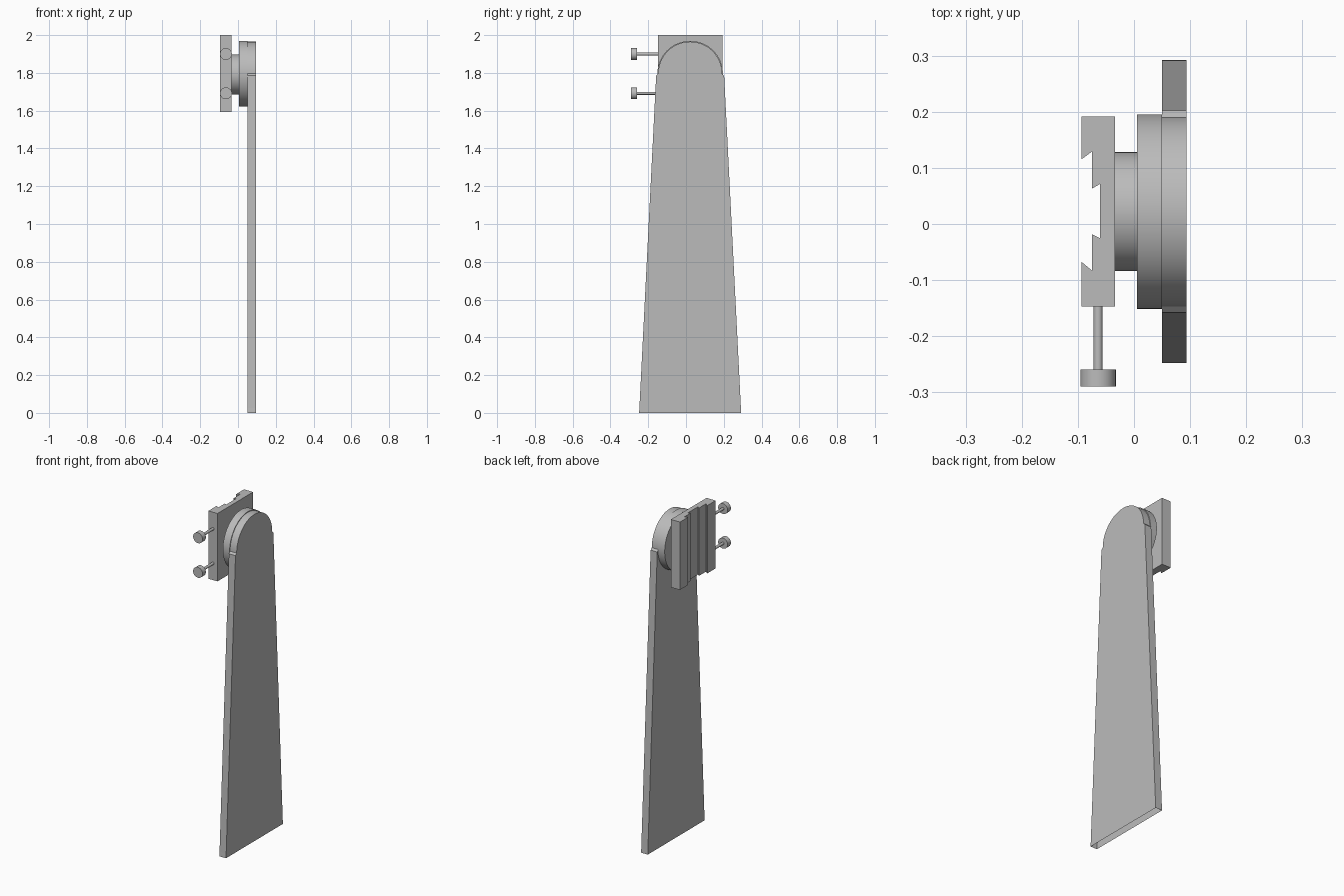
import bpy, bmesh, math
from mathutils import Matrix, Vector

cube = bpy.data.objects.get("Cube")
if cube:
    bpy.data.objects.remove(cube, do_unlink=True)

grey = bpy.data.materials.new("plain_grey")
grey.use_nodes = True
COLOUR = (0.5, 0.5, 0.5, 1)
grey.diffuse_color = COLOUR
grey.node_tree.nodes["Principled BSDF"].inputs["Base Color"].default_value = COLOUR

CY, CZ = 0.022, 1.796   # pivot axis


def finish(name, bm):
    bmesh.ops.recalc_face_normals(bm, faces=bm.faces)
    mesh = bpy.data.meshes.new(name)
    bm.to_mesh(mesh)
    bm.free()
    mesh.materials.append(grey)
    obj = bpy.data.objects.new(name, mesh)
    bpy.context.collection.objects.link(obj)
    bpy.ops.object.select_all(action='DESELECT')
    obj.select_set(True)
    bpy.context.view_layer.objects.active = obj
    bpy.ops.object.shade_smooth_by_angle(angle=math.radians(30))
    return obj


def prism(name, points, depth):
    """Extrude a closed outline of 3D points along a vector."""
    bm = bmesh.new()
    face = bm.faces.new([bm.verts.new(p) for p in points])
    new = bmesh.ops.extrude_face_region(bm, geom=[face], use_keep_orig=True)
    verts = [g for g in new["geom"] if isinstance(g, bmesh.types.BMVert)]
    bmesh.ops.translate(bm, verts=verts, vec=depth)
    return finish(name, bm)


def cylinder(name, start, end, radius, sides=48):
    start, end = Vector(start), Vector(end)
    axis = end - start
    turn = axis.to_track_quat('Z', 'Y').to_matrix().to_4x4()
    bm = bmesh.new()
    bmesh.ops.create_cone(bm, cap_ends=True, segments=sides, radius1=radius,
                          radius2=radius, depth=axis.length,
                          matrix=Matrix.Translation((start + end) / 2) @ turn)
    return finish(name, bm)


def arc(radius, z, first, last, steps=40):
    angles = [math.radians(first + (last - first) * i / steps) for i in range(steps + 1)]
    return [(CY + radius * math.cos(a), z + radius * math.sin(a)) for a in angles]


# Tapered arm: rounded top, small shoulders, arched foot
outline = arc(0.27, 0, 180, 0)
outline += [(CY + 0.18, 1.785)] + arc(0.169, CZ, 0, 180) + [(CY - 0.18, 1.785)]
prism("arm", [(0.05, y, z) for y, z in outline], (0.044, 0, 0))

# Pivot disc and hub
cylinder("pivot_disc", (0.005, CY, CZ), (0.05, CY, CZ), 0.1735, 64)
cylinder("pivot_hub", (-0.034, CY, CZ - 0.004), (0.005, CY, CZ - 0.004), 0.106)

# Mounting plate with stepped dovetail slot
slot = [(-0.034, 0.192), (-0.094, 0.192), (-0.094, 0.115), (-0.075, 0.129),
        (-0.075, 0.063), (-0.061, 0.071), (-0.061, -0.025), (-0.075, -0.018),
        (-0.075, -0.083), (-0.094, -0.067), (-0.094, -0.147), (-0.034, -0.147)]
prism("mounting_plate", [(x, y, 1.592) for x, y in slot], (0, 0, 0.408))

# Clamp screws
for label, z in (("upper", 1.9), ("lower", 1.692)):
    cylinder(label + "_screw_shaft", (-0.064, -0.26, z), (-0.064, -0.147, z), 0.008, 24)
    cylinder(label + "_screw_head", (-0.064, -0.29, z), (-0.064, -0.259, z), 0.0315, 32)
